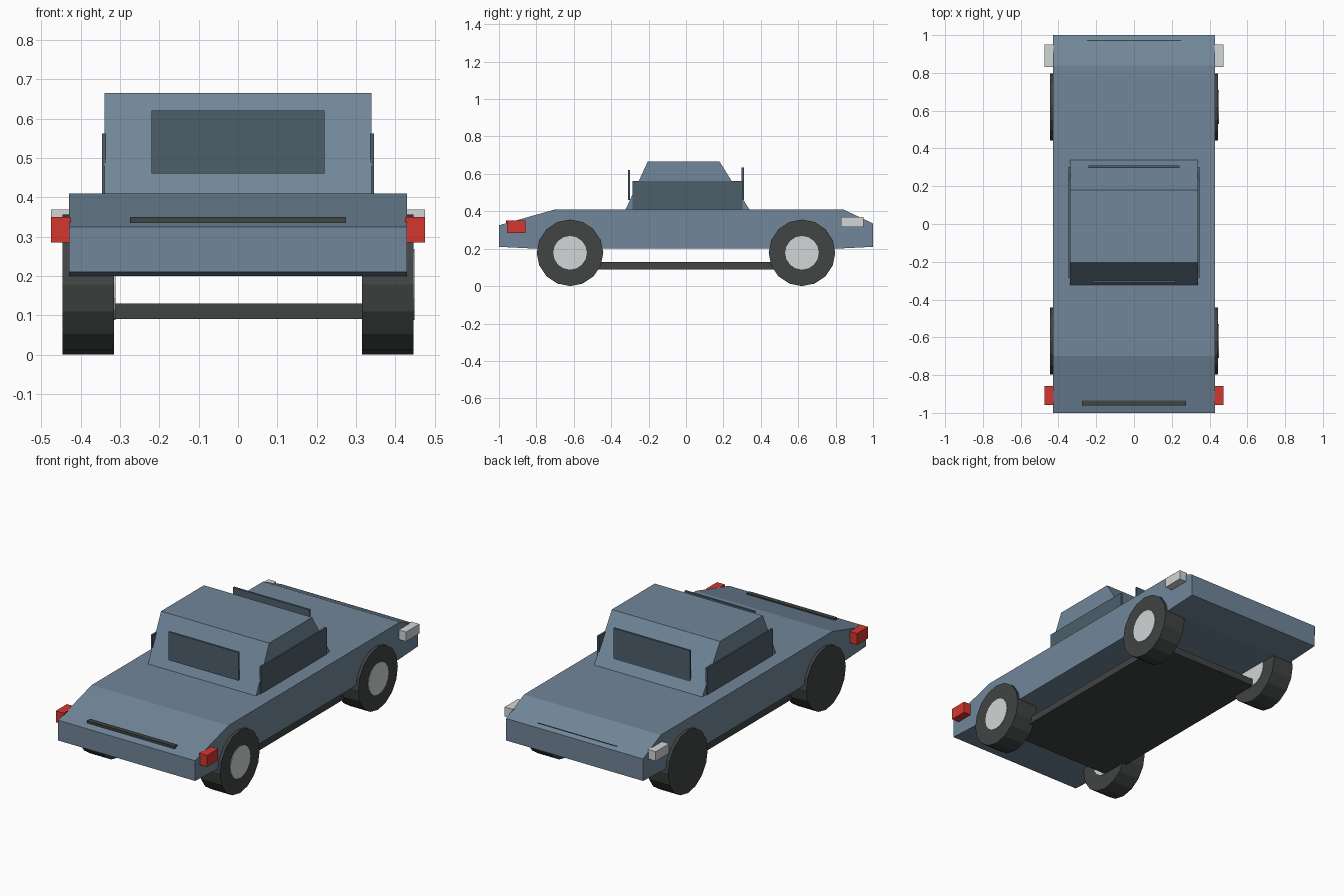
import bpy
import bmesh
from math import pi
from mathutils import Matrix

if "Cube" in bpy.data.objects:
    bpy.data.objects.remove(bpy.data.objects["Cube"], do_unlink=True)


def material(name, color):
    mat = bpy.data.materials.new(name)
    mat.use_nodes = True
    mat.diffuse_color = (*color, 1)
    mat.node_tree.nodes["Principled BSDF"].inputs["Base Color"].default_value = (*color, 1)
    return mat


paint = material("slate blue paint", (0.165, 0.24, 0.32))
glass = material("dark blue glass", (0.075, 0.112, 0.147))
rubber = material("charcoal rubber", (0.052, 0.058, 0.057))
silver = material("pale silver", (0.64, 0.67, 0.68))
red = material("red lamp", (0.66, 0.038, 0.028))


def finish(name, bm, mat):
    bmesh.ops.recalc_face_normals(bm, faces=bm.faces)
    mesh = bpy.data.meshes.new(name)
    bm.to_mesh(mesh)
    bm.free()
    mesh.materials.append(mat)
    obj = bpy.data.objects.new(name, mesh)
    bpy.context.collection.objects.link(obj)
    return obj


def box(name, x, y, z, mat):
    """Box from (low, high) ranges on each axis."""
    bm = bmesh.new()
    bmesh.ops.create_cube(bm, size=1)
    for v in bm.verts:
        v.co = [lo + (c + 0.5) * (hi - lo) for c, (lo, hi) in zip(v.co, (x, y, z))]
    return finish(name, bm, mat)


def side_profile(name, points, half_width, mat):
    """Extrude a (y, z) outline across the width."""
    bm = bmesh.new()
    face = bm.faces.new([bm.verts.new((-half_width, y, z)) for y, z in points])
    new = bmesh.ops.extrude_face_region(bm, geom=[face])["geom"]
    bmesh.ops.translate(bm, vec=(2 * half_width, 0, 0),
                        verts=[g for g in new if isinstance(g, bmesh.types.BMVert)])
    return finish(name, bm, mat)


def disc(name, x, y, z, radius, mat):
    """Sixteen-sided cylinder lying along x."""
    bm = bmesh.new()
    bmesh.ops.create_cone(bm, cap_ends=True, segments=16, radius1=radius,
                          radius2=radius, depth=x[1] - x[0])
    bmesh.ops.transform(bm, verts=bm.verts, matrix=Matrix.Translation(
        ((x[0] + x[1]) / 2, y, z)) @ Matrix.Rotation(pi / 2, 4, "Y"))
    return finish(name, bm, mat)


# Body and cabin
side_profile("body", [(-1, 0.21), (-1, 0.325), (-0.7, 0.41), (0.84, 0.41),
                      (1, 0.335), (1, 0.21), (0.8, 0.2), (-0.8, 0.2)], 0.43, paint)
side_profile("cabin", [(-0.325, 0.405), (-0.205, 0.665), (0.18, 0.665),
                       (0.342, 0.405)], 0.34, paint)

# Upright window panes
box("front_window", (-0.22, 0.22), (-0.311, -0.299), (0.46, 0.62), glass)
box("rear_window", (-0.24, 0.24), (0.297, 0.309), (0.46, 0.635), glass)

# Dark trim and chassis plate
box("front_grille", (-0.275, 0.275), (-0.962, -0.935), (0.328, 0.35), rubber)
box("rear_grille", (-0.25, 0.25), (0.96, 0.975), (0.33, 0.349), rubber)
box("chassis_plate", (-0.34, 0.34), (-0.62, 0.62), (0.09, 0.13), rubber)

# Paired parts: side windows, lamps and wheels
for label, s in (("left", 1), ("right", -1)):
    def across(a, b):
        return tuple(sorted((s * a, s * b)))

    box(f"{label}_side_window", across(0.335, 0.346), (-0.287, 0.303), (0.405, 0.562), glass)
    box(f"{label}_front_lamp", across(0.425, 0.475), (-0.957, -0.857), (0.285, 0.35), red)
    box(f"{label}_rear_lamp", across(0.425, 0.475), (0.83, 0.95), (0.315, 0.369), silver)
    for end, y in (("front", -0.62), ("rear", 0.62)):
        low, high = across(0.315, 0.446)
        disc(f"{end}_{label}_wheel", (low, high), y, 0.178, 0.178, rubber)
        # Hub discs all sit on the same side of their wheels
        disc(f"{end}_{label}_hub", (high - 0.01, high + 0.003), y, 0.178, 0.09, silver)
